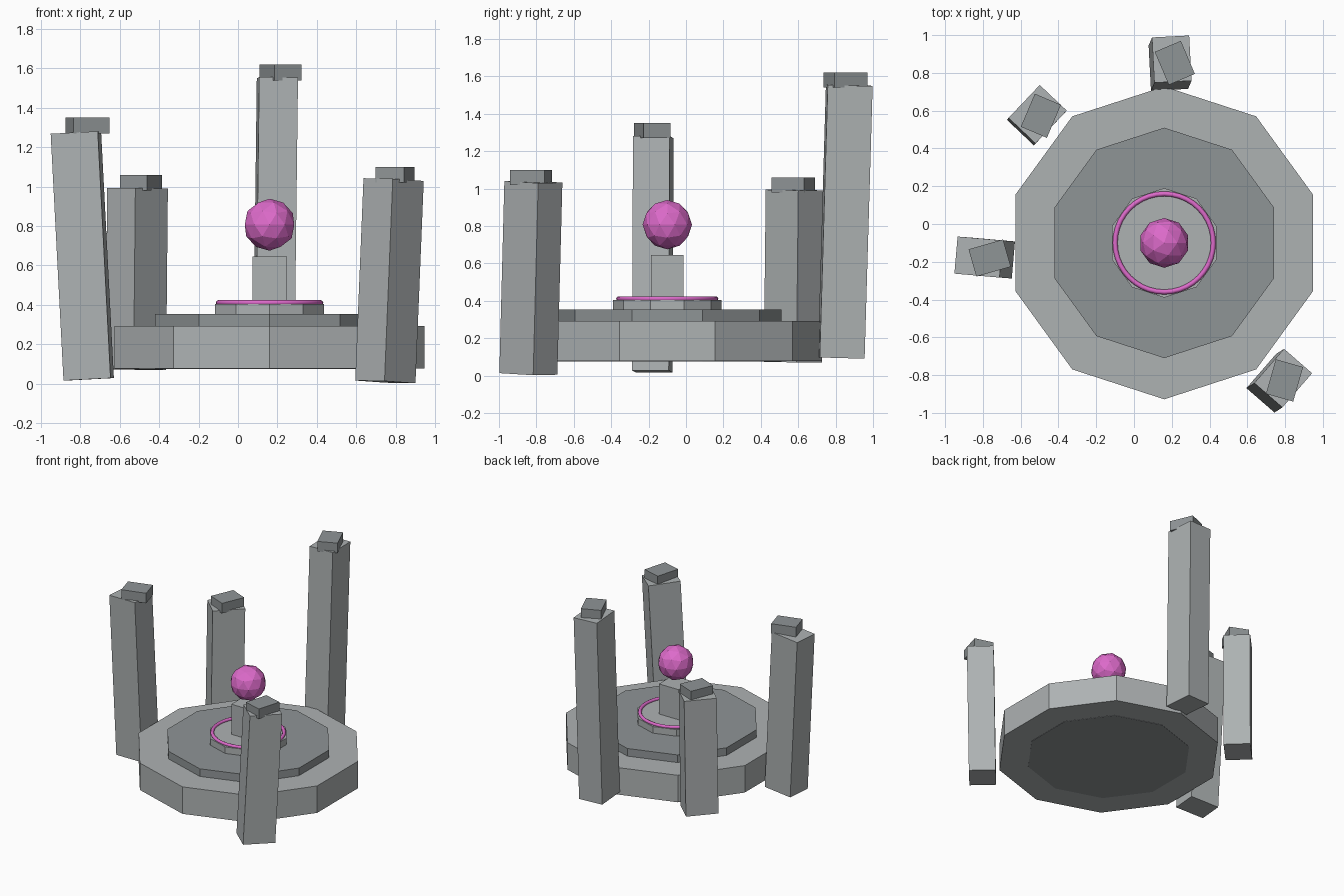
import bpy
from math import radians
from mathutils import Vector, Matrix

if "Cube" in bpy.data.objects:
    bpy.data.objects.remove(bpy.data.objects["Cube"])

CX, CY = 0.16, -0.10  # dais axis


def material(name, r, g, b):
    mat = bpy.data.materials.new(name)
    mat.diffuse_color = (r, g, b, 1)
    mat.use_nodes = True
    mat.node_tree.nodes["Principled BSDF"].inputs["Base Color"].default_value = mat.diffuse_color
    return mat


stone = material("stone", 0.42, 0.445, 0.45)
dark_stone = material("dark_stone", 0.275, 0.298, 0.305)
glow = material("magenta_glow", 0.72, 0.145, 0.59)


def finish(name, mat):
    ob = bpy.context.object
    ob.name = name
    ob.data.materials.append(mat)
    return ob


def disc(name, radius, z0, z1, mat):
    bpy.ops.mesh.primitive_cylinder_add(vertices=10, radius=radius, depth=z1 - z0,
                                        location=(CX, CY, (z0 + z1) / 2))
    finish(name, mat)


def box(name, size, bottom, top, turn=0, mat=stone):
    """Box whose centre line runs from bottom to top, turned about its own axis."""
    a, b = Vector(bottom), Vector(top)
    axis = b - a
    tilt = Vector((0, 0, 1)).rotation_difference(axis).to_matrix().to_4x4()
    bpy.ops.mesh.primitive_cube_add(size=1)
    finish(name, mat).data.transform(
        Matrix.Translation((a + b) / 2) @ tilt @ Matrix.Rotation(radians(turn), 4, 'Z')
        @ Matrix.Diagonal((*size, axis.length, 1)))


# Stepped ten-sided dais
disc("dais_base", 0.828, 0.077, 0.292, stone)
disc("dais_step", 0.61, 0.075, 0.353, dark_stone)
disc("dais_top", 0.29, 0.30, 0.405, stone)

# Central pedestal
box("pedestal", (0.175, 0.175), (CX, CY, 0.38), (CX, CY, 0.645))

# Floating faceted orb
bpy.ops.mesh.primitive_ico_sphere_add(subdivisions=2, radius=0.132, location=(CX, CY, 0.807))
finish("orb", glow)

# Glowing ring around the pedestal
bpy.ops.mesh.primitive_torus_add(major_segments=40, minor_segments=8, major_radius=0.26,
                                 minor_radius=0.013, location=(CX, CY, 0.411))
finish("ring", glow)
bpy.ops.object.shade_smooth()

# Leaning pillars: bottom, top, turn, cap centre, cap turn, cap top height
pillars = [
    ("back", (0.182, 0.830, 0.095), (0.200, 0.873, 1.552), 93, (0.216, 0.853), 23, 1.62),
    ("left", (-0.758, -0.180, 0.022), (-0.823, -0.175, 1.275), -5, (-0.764, -0.180), -74, 1.35),
    ("back_left", (-0.519, 0.571, 0.072), (-0.510, 0.581, 0.992), 46.5, (-0.493, 0.573), -23, 1.06),
    ("front_right", (0.748, -0.843, 0.009), (0.790, -0.816, 1.036), 49, (0.797, -0.828), -16, 1.10),
]
for side, bottom, top, turn, (x, y), cap_turn, z in pillars:
    box(side + "_pillar", (0.24, 0.197), bottom, top, turn)
    box(side + "_pillar_cap", (0.15, 0.19), (x, y, z - 0.08), (x, y, z), cap_turn, dark_stone)
